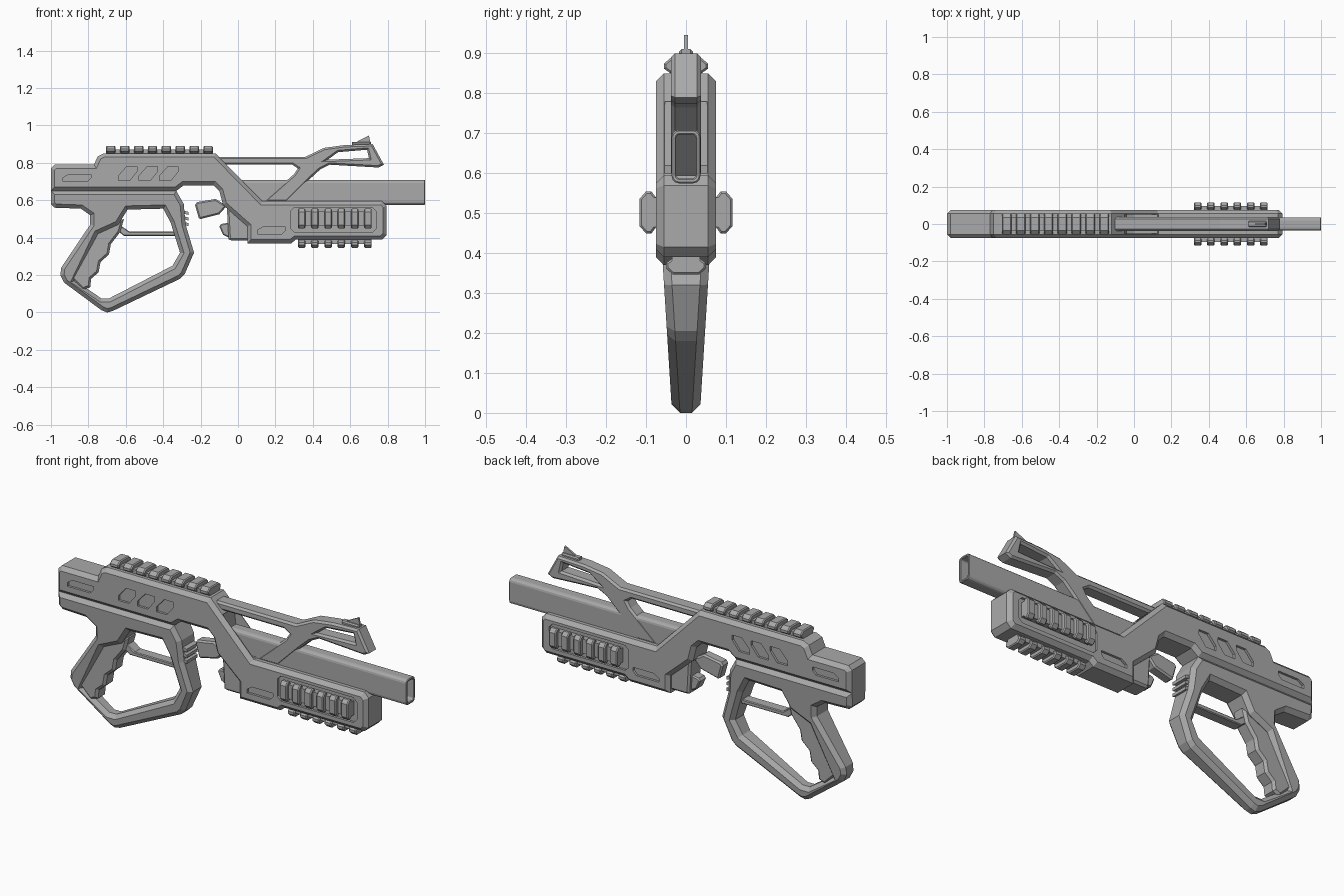
import bpy, bmesh
from math import cos, sin, pi
from mathutils import Vector

cube = bpy.data.objects.get("Cube")
if cube:
    bpy.data.objects.remove(cube, do_unlink=True)

grey = bpy.data.materials.new("plain_grey")
grey.use_nodes = True
grey.diffuse_color = (0.4, 0.4, 0.4, 1)
for node in grey.node_tree.nodes:
    if node.type == 'BSDF_PRINCIPLED':
        node.inputs["Base Color"].default_value = grey.diffuse_color


def ccw(pts):
    area = sum(a[0] * b[1] - b[0] * a[1] for a, b in zip(pts, pts[1:] + pts[:1]))
    return [Vector(p) for p in (pts if area > 0 else pts[::-1])]


def inset(pts, c):
    """Mitred inward offset of a counter-clockwise outline."""
    out = []
    for i, p in enumerate(pts):
        d1 = (p - pts[i - 1]).normalized()
        d2 = (pts[(i + 1) % len(pts)] - p).normalized()
        n1, n2 = Vector((-d1.y, d1.x)), Vector((-d2.y, d2.x))
        out.append(p + (n1 + n2) * c / (1 + n1.dot(n2)))
    return out


def side(u, v, d):
    return (u, d, v)


def prism(name, pts, half, c=0, hole=None, taper=0, place=side):
    """Outline extruded both ways with chamfered rims and an optional hole."""
    bm = bmesh.new()
    ends = [[], []]
    for loop, sign in ((pts, 1), (hole, -1)):
        if not loop:
            continue
        base = ccw(loop)
        small = inset(base, c * sign) if c else base
        layers = [(small, -1, 0), (small, 1, 0)]
        if c:
            layers[1:1] = [(base, -1, c), (base, 1, c)]
        rings = [[bm.verts.new(place(p.x, p.y, s * (half + taper * p.y - k)))
                  for p in ring] for ring, s, k in layers]
        n = len(base)
        for a, b in zip(rings, rings[1:]):
            for i in range(n):
                j = (i + 1) % n
                bm.faces.new((a[i], a[j], b[j], b[i]))
        ends[0].append(rings[0])
        ends[1].append(rings[-1])
    normal = Vector(place(0, 0, 1)) - Vector(place(0, 0, 0))
    for end in ends:
        if hole:
            edges = [bm.edges.get((r[i - 1], r[i])) for r in end for i in range(len(r))]
            bmesh.ops.triangle_fill(bm, use_beauty=True, edges=edges, normal=normal)
        else:
            bm.faces.new(end[0])
    bmesh.ops.recalc_face_normals(bm, faces=bm.faces)
    mesh = bpy.data.meshes.new(name)
    bm.to_mesh(mesh)
    bm.free()
    mesh.materials.append(grey)
    obj = bpy.data.objects.new(name, mesh)
    bpy.context.collection.objects.link(obj)
    return obj


def carve(obj, cutters):
    for cutter in cutters:
        mod = obj.modifiers.new("cut", 'BOOLEAN')
        mod.operation, mod.solver, mod.object = 'DIFFERENCE', 'EXACT', cutter
    graph = bpy.context.evaluated_depsgraph_get()
    mesh = bpy.data.meshes.new_from_object(obj.evaluated_get(graph))
    obj.modifiers.clear()
    obj.data = mesh
    for cutter in cutters:
        bpy.data.objects.remove(cutter, do_unlink=True)


def both_sides(pts, depth=0.012):
    """A shallow pocket cutter on each flank."""
    return [prism("pocket", pts, 0.02,
                  place=lambda u, v, d, s=s: (u, s * (0.095 - depth) + d, v))
            for s in (-1, 1)]


def box(x0, x1, z0, z1):
    return [(x0, z0), (x1, z0), (x1, z1), (x0, z1)]


def rounded(w, h, r, cz, n=3):
    pts = []
    for k, (sx, sz) in enumerate(((1, 1), (-1, 1), (-1, -1), (1, -1))):
        for i in range(n + 1):
            a = (k + i / n) * pi / 2
            pts.append((sx * (w - r) + r * cos(a), cz + sz * (h - r) + r * sin(a)))
    return pts


def rail(name, x0, x1, count, y, z, angle, w, tooth):
    """Toothed rail along x, facing outwards at the angle around x."""
    ca, sa = cos(angle), sin(angle)

    def at(cx):
        return lambda u, v, d: (cx + d, y + u * ca - v * sa, z + u * sa + v * ca)
    foot = w * 0.7
    prism(name + "_base", box(-foot, foot, -0.02, 0.02), (x1 - x0) / 2,
          place=at((x0 + x1) / 2))
    profile = [(-foot, 0), (-w, 0.012), (-w, 0.025), (-w * 0.65, 0.041),
               (w * 0.65, 0.041), (w, 0.025), (w, 0.012), (foot, 0)]
    step = (x1 - x0 - tooth) / (count - 1)
    for i in range(count):
        prism(name + "_tooth", profile, tooth / 2, 0.005,
              place=at(x0 + tooth / 2 + i * step))


# Receiver with fore-end, pockets and barrel channel
receiver = prism("receiver", [
    (-1, .65), (-1, .77), (-.98, .79), (-.77, .79), (-.75, .835), (-.72, .85),
    (-.12, .85), (.13, .595), (.77, .595), (.795, .57), (.795, .415), (.77, .39),
    (.31, .39), (.285, .37), (.05, .37), (.05, .46), (-.08, .575), (-.1, .65),
    (-.13, .68), (-.29, .68), (-.33, .65)], 0.075, 0.02)
cutters = [prism("channel", [(-.04, .62), (-.06, .78), (.25, .78), (.25, .6), (0, .6)], 0.052)]
for x in (-.64, -.53, -.42):
    cutters += both_sides([(x, .705), (x + .06, .705), (x + .1, .755), (x + .1, .78),
                           (x + .045, .78), (x, .73)])
for x, z in ((-.935, .7), (.105, .42)):
    cutters += both_sides([(x, z), (x + .13, z), (x + .15, z + .02), (x + .15, z + .038),
                           (x + .03, z + .038), (x, z + .02)])
cutters += both_sides([(.28, .45), (.3, .43), (.72, .43), (.74, .45), (.74, .54),
                       (.72, .56), (.3, .56), (.28, .54)])
carve(receiver, cutters)

# Lower frame: stock underside, grip and hand guard loop
prism("lower_frame", [
    (-1, .65), (-1, .58), (-.98, .56), (-.84, .555), (-.79, .52), (-.79, .47),
    (-.945, .24), (-.95, .2), (-.93, .16), (-.73, .012), (-.7, 0), (-.67, .008),
    (-.31, .18), (-.285, .205), (-.235, .32), (-.28, .47), (-.29, .58), (-.33, .65)],
    0.035, 0.02, taper=0.0625, hole=[
    (-.75, .42), (-.64, .47), (-.59, .55), (-.4, .555), (-.36, .48), (-.31, .32),
    (-.35, .25), (-.69, .075), (-.73, .075), (-.87, .17)])
prism("finger_grip", [
    (-.79, .45), (-.61, .5), (-.63, .43), (-.68, .365), (-.69, .31), (-.735, .27),
    (-.745, .215), (-.785, .18), (-.79, .135), (-.83, .12), (-.9, .19)], 0.04, 0.012)
prism("trigger_bar", [(-.66, .45), (-.62, .46), (-.58, .432), (-.335, .432),
                      (-.335, .41), (-.61, .41)], 0.028, 0.004)
for i in range(3):
    z = .47 + i * .03
    prism("frame_rib", [(-.3, z), (-.265, z - .008), (-.265, z + .008), (-.3, z + .016)], 0.045)

# Trigger group under the receiver
prism("trigger_block", [(-.05, .39), (-.06, .57), (.06, .5), (.06, .385), (-.035, .385)],
      0.05, 0.01)
prism("trigger_tab", [(-.23, .575), (-.22, .59), (-.12, .607), (-.06, .57), (-.1, .525),
                      (-.2, .5), (-.21, .505)], 0.028, 0.008)
prism("lower_tab", [(-.1, .46), (-.09, .473), (-.05, .48), (-.01, .395), (-.03, .39),
                    (-.08, .415)], 0.028, 0.006)

# Hollow barrel
prism("barrel", rounded(.036, .067, .018, .642), 0.515, 0.003,
      hole=rounded(.025, .055, .01, .642), place=lambda u, v, d: (.485 + d, u, v))

# Upper arm with open head, strut and sight fin
prism("upper_arm", [
    (-.14, .79), (-.14, .832), (.36, .832), (.46, .88), (.57, .895), (.72, .9),
    (.78, .79), (.75, .775), (.49, .79), (.44, .765), (.38, .71), (.29, .62), (.26, .59),
    (.13, .59), (.3, .74), (.32, .77), (.29, .79)], 0.038, 0.01, hole=[
    (.48, .817), (.535, .857), (.69, .87), (.7, .825)])
prism("sight_base", box(.61, .71, .89, .911), 0.017, 0.006)
prism("sight_fin", [(.62, .905), (.7, .946), (.71, .9)], 0.005)

# Accessory rails
rail("top_rail", -.705, -.135, 8, 0, .85, 0, .055, .05)
rail("bottom_rail", .32, .715, 6, 0, .387, pi, .05, .04)
rail("left_rail", .32, .715, 6, .075, .502, -pi / 2, .053, .04)
rail("right_rail", .32, .715, 6, -.075, .502, pi / 2, .053, .04)
